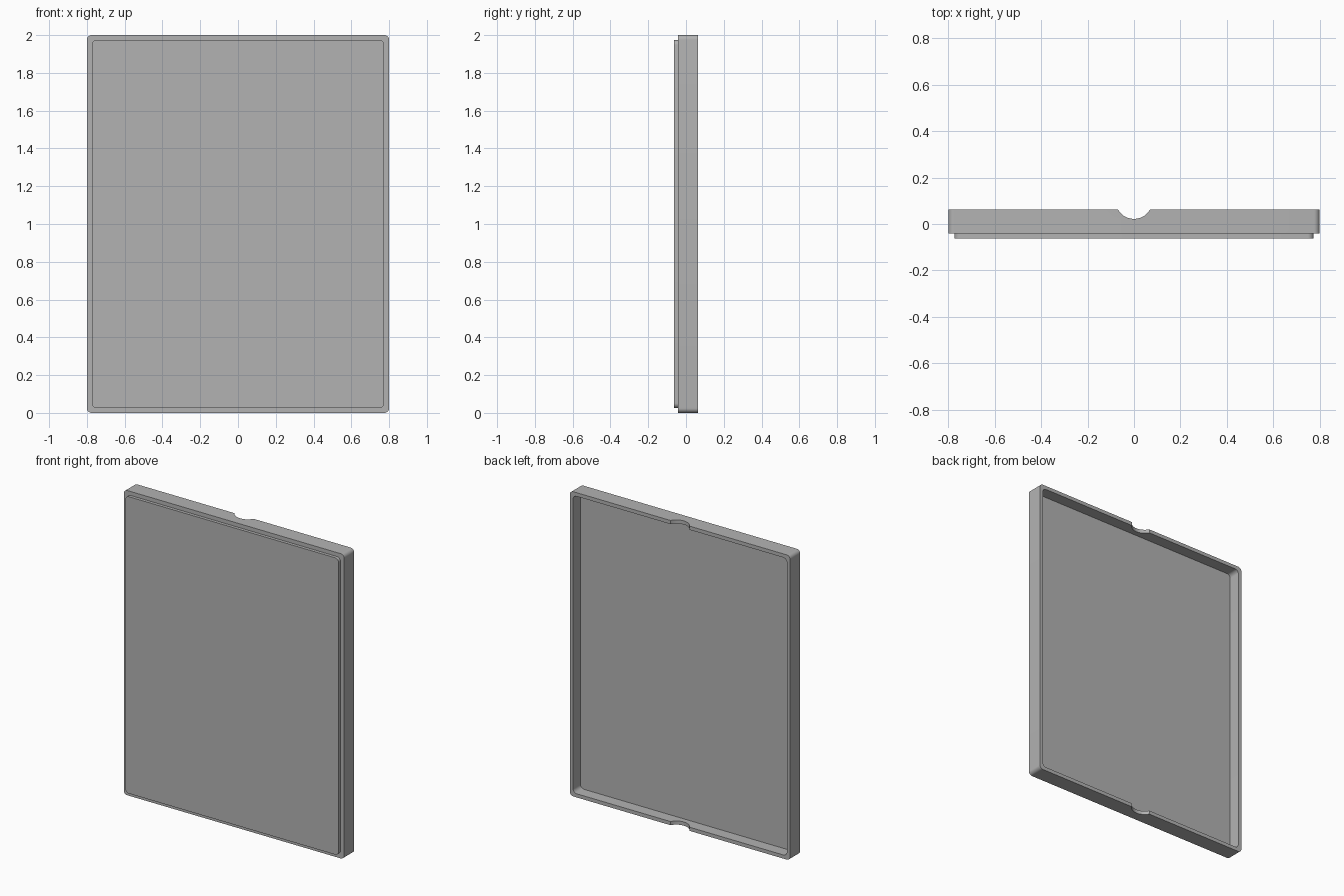
import bpy, bmesh, math

cube = bpy.data.objects.get("Cube")
if cube:
    bpy.data.objects.remove(cube, do_unlink=True)

gray = bpy.data.materials.new("plain_gray")
gray.use_nodes = True
color = (0.45, 0.45, 0.45, 1)
gray.diffuse_color = color
gray.node_tree.nodes["Principled BSDF"].inputs["Base Color"].default_value = color

WIDTH, HEIGHT = 1.6, 2.0
STEPS = 8


def rounded_loop(bm, inset, radius, y):
    """Ring of vertices around a rounded rectangle, inset from the outer size."""
    hx = WIDTH / 2 - inset - radius
    hz = HEIGHT / 2 - inset - radius
    verts = []
    for corner, (sx, sz) in enumerate([(1, 1), (-1, 1), (-1, -1), (1, -1)]):
        for i in range(STEPS + 1):
            a = math.pi / 2 * (corner + i / STEPS)
            verts.append(bm.verts.new((sx * hx + radius * math.cos(a), y,
                                       HEIGHT / 2 + sz * hz + radius * math.sin(a))))
    return verts


# Tray: raised front plate, outer wall, rim and recessed floor in one shell
sections = [(0.026, 0.026, -0.0625), (0.026, 0.026, -0.042),
            (0, 0.025, -0.042), (0, 0.025, 0.0625),
            (0.024, 0.026, 0.0625), (0.024, 0.026, -0.014)]
bm = bmesh.new()
loops = [rounded_loop(bm, *s) for s in sections]
for a, b in zip(loops, loops[1:]):
    for i in range(len(a)):
        j = (i + 1) % len(a)
        bm.faces.new((a[i], a[j], b[j], b[i]))
bm.faces.new(loops[0])
bm.faces.new(loops[-1])
bmesh.ops.recalc_face_normals(bm, faces=bm.faces[:])
mesh = bpy.data.meshes.new("tray")
bm.to_mesh(mesh)
bm.free()
mesh.materials.append(gray)
tray = bpy.data.objects.new("tray", mesh)
bpy.context.collection.objects.link(tray)

# Finger notches through the top and bottom walls
bpy.ops.mesh.primitive_cylinder_add(vertices=64, radius=0.079, depth=3,
                                    location=(0, 0.101, HEIGHT / 2))
cutter = bpy.context.object
cutter.name = "notch_cutter"
cutter.data.materials.append(gray)
cutter.hide_render = True
cutter.display_type = 'WIRE'

notch = tray.modifiers.new("finger_notches", 'BOOLEAN')
notch.operation = 'DIFFERENCE'
notch.solver = 'EXACT'
notch.object = cutter

bpy.ops.object.select_all(action='DESELECT')
tray.select_set(True)
bpy.context.view_layer.objects.active = tray
bpy.ops.object.modifier_apply(modifier=notch.name)
bpy.data.objects.remove(cutter, do_unlink=True)
bpy.ops.object.shade_smooth_by_angle(angle=math.radians(30))
